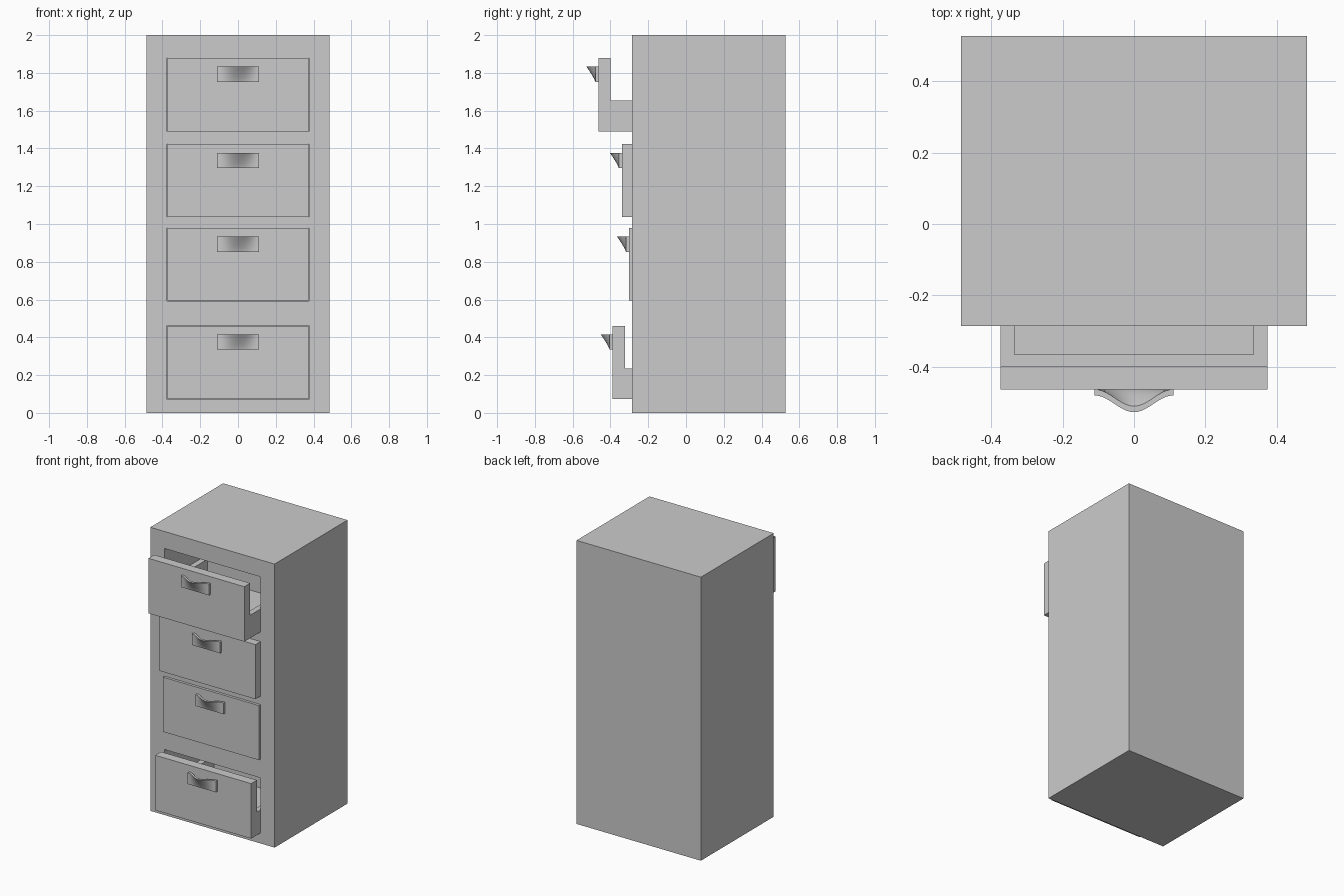
import bpy, bmesh, math
from mathutils import Vector

if "Cube" in bpy.data.objects:
    bpy.data.objects.remove(bpy.data.objects["Cube"])

BACK, FRONT = 0.527, -0.285
HALF_W = 0.375                     # half width of drawers
# per drawer: name, bottom z, top z, y of the front face
DRAWERS = [("bottom", 0.072, 0.462, -0.388),
           ("lower", 0.593, 0.98, -0.302),
           ("upper", 1.037, 1.424, -0.34),
           ("top", 1.49, 1.88, -0.464)]


def make_object(name, bm):
    bmesh.ops.recalc_face_normals(bm, faces=bm.faces)
    mesh = bpy.data.meshes.new(name)
    bm.to_mesh(mesh)
    bm.free()
    ob = bpy.data.objects.new(name, mesh)
    bpy.context.collection.objects.link(ob)
    return ob


def box(name, lo, hi):
    bm = bmesh.new()
    bmesh.ops.create_cube(bm, size=1)
    lo, hi = Vector(lo), Vector(hi)
    for v in bm.verts:
        v.co = (lo + hi) / 2 + v.co * (hi - lo)
    return make_object(name, bm)


def cut(ob, cutter):
    """Subtract a cutter, bake the result and remove the cutter."""
    mod = ob.modifiers.new("cut", 'BOOLEAN')
    mod.operation, mod.solver, mod.object = 'DIFFERENCE', 'EXACT', cutter
    bpy.context.view_layer.objects.active = ob
    bpy.ops.object.modifier_apply(modifier=mod.name)
    bpy.data.objects.remove(cutter, do_unlink=True)


def drawer(name, z0, z1, y):
    """L-shaped side profile extruded across, then hollowed into a tray."""
    w, step, end = HALF_W - 0.001, z0 + 0.163, y + 0.635
    z0, z1 = z0 + 0.001, z1 - 0.001
    profile = [(y, z0), (end, z0), (end, step), (y + 0.065, step), (y + 0.065, z1), (y, z1)]
    bm = bmesh.new()
    face = bm.faces.new([bm.verts.new((-w, py, pz)) for py, pz in profile])
    ext = bmesh.ops.extrude_face_region(bm, geom=[face])["geom"]
    bmesh.ops.translate(bm, vec=(2 * w, 0, 0),
                        verts=[g for g in ext if isinstance(g, bmesh.types.BMVert)])
    ob = make_object(name, bm)
    cut(ob, box("tray_cutter", (-0.335, y + 0.098, z0 + 0.035), (0.335, end - 0.035, step + 0.1)))


def handle(name, z_top, y):
    """Scooped pull: plate whose top edge bulges forward in the middle."""
    bm = bmesh.new()
    bmesh.ops.create_grid(bm, x_segments=20, y_segments=8, size=0.5)
    for v in bm.verts:
        x, t = v.co.x * 0.22, v.co.y + 0.5
        bulge = 0.5 + 0.5 * math.cos(math.pi * x / 0.11)
        v.co = (x, y + 0.001 - 0.047 * bulge * t ** 1.2, z_top - 0.08 * (1 - t))
    ext = bmesh.ops.extrude_face_region(bm, geom=bm.faces[:])["geom"]
    bmesh.ops.translate(bm, vec=(0, -0.017, 0),
                        verts=[g for g in ext if isinstance(g, bmesh.types.BMVert)])
    ob = make_object(name, bm)
    bpy.ops.object.select_all(action='DESELECT')
    ob.select_set(True)
    bpy.context.view_layer.objects.active = ob
    bpy.ops.object.shade_smooth_by_angle(angle=math.radians(35))


# cabinet body with one opening per drawer
cabinet = box("cabinet", (-0.485, FRONT, 0), (0.485, BACK, 2))
for label, z0, z1, y in DRAWERS:
    cut(cabinet, box("opening_cutter", (-HALF_W, FRONT - 0.1, z0), (HALF_W, 0.42, z1)))

# drawers and their pulls
for label, z0, z1, y in DRAWERS:
    drawer(label + "_drawer", z0, z1, y)
    handle(label + "_handle", z1 - 0.047, y)
